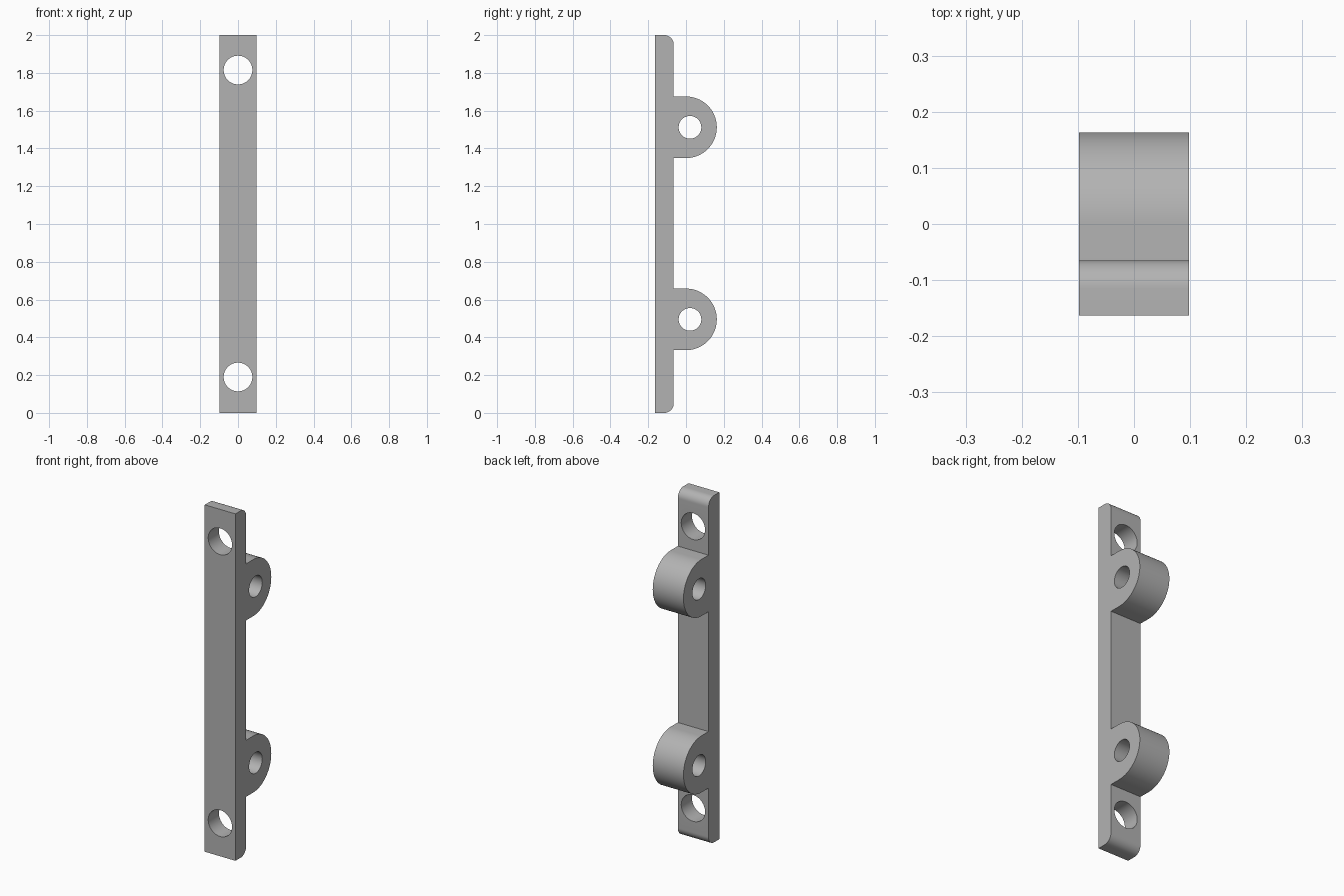
import bpy
import bmesh
from math import pi, sin, cos
from mathutils import Matrix

cube = bpy.data.objects.get("Cube")
if cube:
    bpy.data.objects.remove(cube, do_unlink=True)

HALF_W = 0.098
FRONT, BACK = -0.163, -0.065
FILLET = 0.05
LUG_R = 0.163
PIN_Y, PIN_R = 0.021, 0.06
LUG_Z = (0.495, 1.512)
SCREW_Z, SCREW_R = (0.19, 1.815), 0.076

grey = bpy.data.materials.new("plain grey")
grey.use_nodes = True
colour = (0.45, 0.45, 0.45, 1)
grey.diffuse_color = colour
grey.node_tree.nodes["Principled BSDF"].inputs["Base Color"].default_value = colour


def arc(y, z, r, start, end, steps):
    """Points on a circle in the side plane."""
    angles = [start + (end - start) * i / steps for i in range(steps + 1)]
    return [(y + r * cos(a), z + r * sin(a)) for a in angles]


def add_object(name, bm):
    bmesh.ops.recalc_face_normals(bm, faces=bm.faces)
    mesh = bpy.data.meshes.new(name)
    bm.to_mesh(mesh)
    bm.free()
    mesh.materials.append(grey)
    obj = bpy.data.objects.new(name, mesh)
    bpy.context.collection.objects.link(obj)
    return obj


def drill(target, name, centre, radius, axis):
    """Cut a round through hole along the given axis."""
    bm = bmesh.new()
    turn = Matrix.Rotation(pi / 2, 4, "Y" if axis == "X" else "X")
    bmesh.ops.create_cone(bm, cap_ends=True, segments=64, radius1=radius,
                          radius2=radius, depth=0.5,
                          matrix=Matrix.Translation(centre) @ turn)
    cutter = add_object(name, bm)
    cutter.hide_render = True
    mod = target.modifiers.new(name, "BOOLEAN")
    mod.operation, mod.solver, mod.object = "DIFFERENCE", "EXACT", cutter
    bpy.context.view_layer.objects.active = target
    bpy.ops.object.modifier_apply(modifier=name)
    bpy.data.objects.remove(cutter, do_unlink=True)


# Side outline: flat front, rounded back corners, two round lugs
outline = [(FRONT, 0)] + arc(BACK - FILLET, FILLET, FILLET, -pi / 2, 0, 12)
for z in LUG_Z:
    outline.append((BACK, z - LUG_R))
    outline += arc(0, z, LUG_R, -pi / 2, pi / 2, 48)
    outline.append((BACK, z + LUG_R))
outline += arc(BACK - FILLET, 2 - FILLET, FILLET, 0, pi / 2, 12) + [(FRONT, 2)]

# Bracket body extruded across its width
bm = bmesh.new()
face = bm.faces.new([bm.verts.new((-HALF_W, y, z)) for y, z in outline])
extruded = bmesh.ops.extrude_face_region(bm, geom=[face])["geom"]
bmesh.ops.translate(bm, vec=(2 * HALF_W, 0, 0),
                    verts=[v for v in extruded if isinstance(v, bmesh.types.BMVert)])
bracket = add_object("hinge_bracket", bm)

# Pin holes through the lugs and screw holes through the plate
for z in LUG_Z:
    drill(bracket, "pin_hole", (0, PIN_Y, z), PIN_R, "X")
for z in SCREW_Z:
    drill(bracket, "screw_hole", (0, -0.1, z), SCREW_R, "Y")

bpy.ops.object.select_all(action="DESELECT")
bracket.select_set(True)
bpy.context.view_layer.objects.active = bracket
bpy.ops.object.shade_smooth_by_angle(angle=pi / 6)
